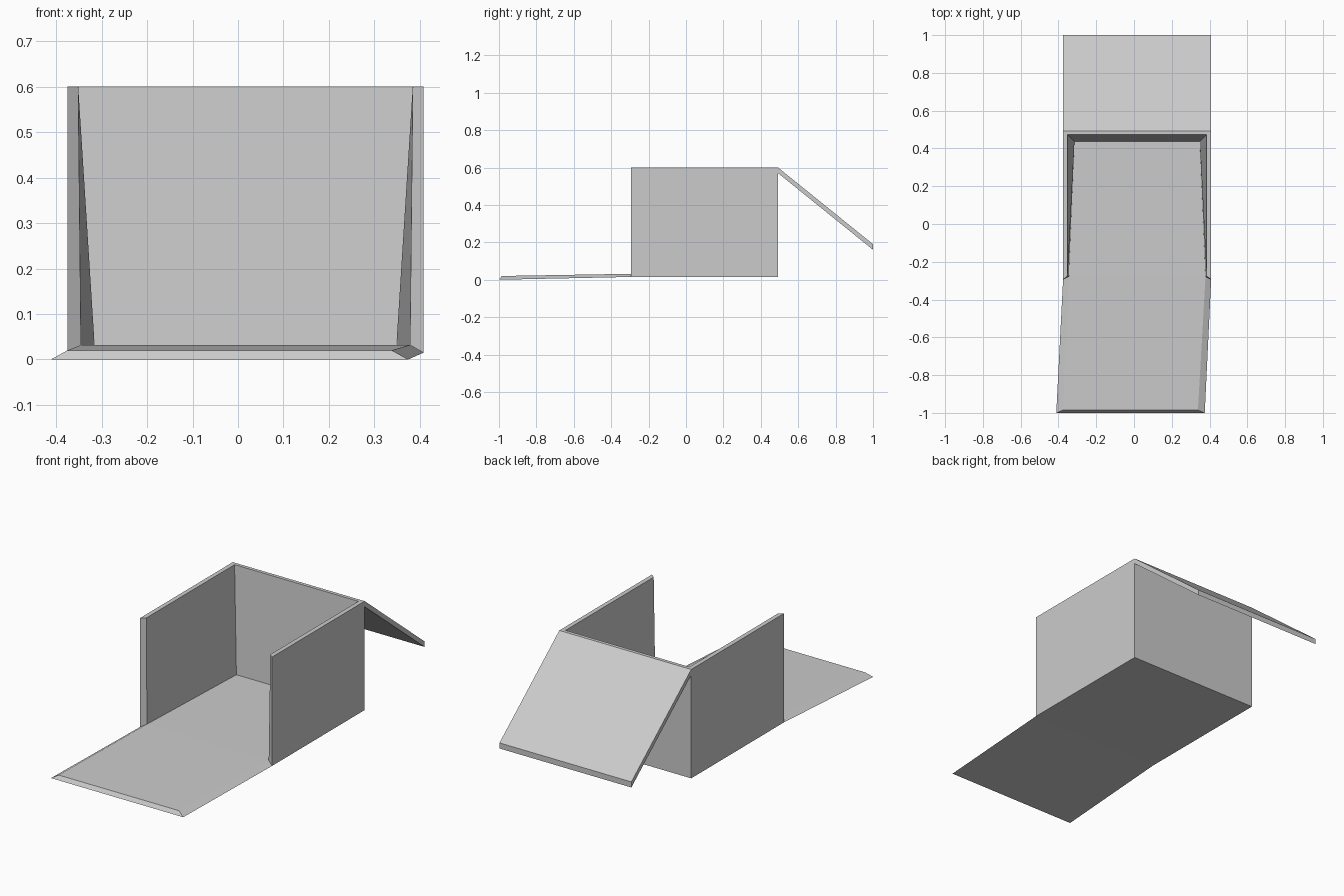
import bpy
import bmesh

cube = bpy.data.objects.get("Cube")
if cube:
    bpy.data.objects.remove(cube, do_unlink=True)

grey = bpy.data.materials.new("light grey")
grey.use_nodes = True
colour = (0.6, 0.6, 0.6, 1)
grey.diffuse_color = colour
grey.node_tree.nodes["Principled BSDF"].inputs["Base Color"].default_value = colour

BODY, TIP = 0.0165, -0.0185  # centre lines of the body and of the ramp tip


def row(centre, outer, inner):
    """Outer and inner corner points on both sides of a centre line."""
    return {side: [(centre + side * w, y, z) for w, y, z in (outer, inner)]
            for side in (-1, 1)}


# Corner rows, each (half width, y, z) outside and inside
ramp_tip = row(TIP, (0.393, -1, 0), (0.357, -0.985, 0.02))
floor_front = row(BODY, (0.392, -0.295, 0.015), (0.362, -0.28, 0.032))
floor_back = row(BODY, (0.392, 0.492, 0.015), (0.332, 0.437, 0.032))
rim_front = row(BODY, (0.392, -0.295, 0.6), (0.368, -0.275, 0.6))
rim_back = row(BODY, (0.392, 0.492, 0.6), (0.368, 0.473, 0.6))
flap_top = row(BODY, (0.392, 0.492, 0.6), (0.392, 0.492, 0.57))
flap_end = row(BODY, (0.392, 1, 0.19), (0.392, 1, 0.16))


def panel(name, corners):
    """Closed thick panel from four (outer, inner) corner pairs in order."""
    bm = bmesh.new()
    outer = [bm.verts.new(c[0]) for c in corners]
    inner = [bm.verts.new(c[1]) for c in corners]
    bm.faces.new(outer)
    bm.faces.new(inner[::-1])
    for i in range(4):
        j = (i + 1) % 4
        bm.faces.new((outer[i], inner[i], inner[j], outer[j]))
    bmesh.ops.recalc_face_normals(bm, faces=bm.faces)
    mesh = bpy.data.meshes.new(name)
    bm.to_mesh(mesh)
    bm.free()
    mesh.materials.append(grey)
    bpy.context.collection.objects.link(bpy.data.objects.new(name, mesh))


def across(name, a, b):
    """Panel spanning the full width between two corner rows."""
    panel(name, [a[-1], a[1], b[1], b[-1]])


# Floor, ramp, back wall and sloping flap
across("floor", floor_front, floor_back)
across("front_ramp", ramp_tip, floor_front)
across("back_wall", floor_back, rim_back)
across("back_flap", flap_top, flap_end)

# Side walls
for name, s in (("right_wall", -1), ("left_wall", 1)):
    panel(name, [floor_front[s], floor_back[s], rim_back[s], rim_front[s]])
